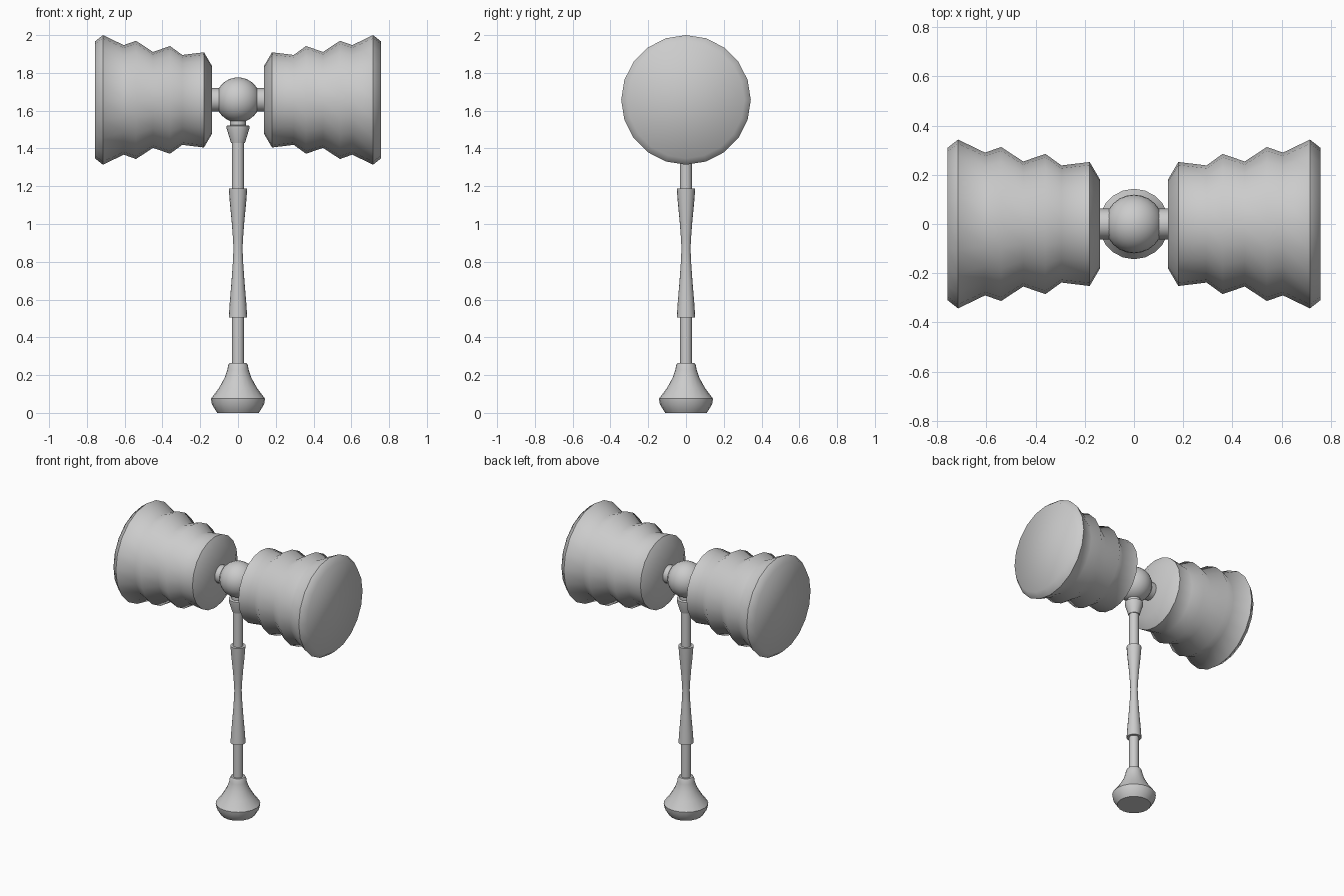
import bpy, bmesh, math
from mathutils import Matrix

if "Cube" in bpy.data.objects:
    bpy.data.objects.remove(bpy.data.objects["Cube"])

AXIS_Z = 1.657  # height of the head centre line

grey = bpy.data.materials.new("light_grey")
grey.diffuse_color = (0.6, 0.6, 0.6, 1)
grey.use_nodes = True
grey.node_tree.nodes["Principled BSDF"].inputs["Base Color"].default_value = grey.diffuse_color


def finish(bm, name, angle):
    bmesh.ops.recalc_face_normals(bm, faces=bm.faces)
    mesh = bpy.data.meshes.new(name)
    bm.to_mesh(mesh)
    bm.free()
    mesh.materials.append(grey)
    obj = bpy.data.objects.new(name, mesh)
    bpy.context.collection.objects.link(obj)
    bpy.ops.object.select_all(action='DESELECT')
    obj.select_set(True)
    bpy.context.view_layer.objects.active = obj
    bpy.ops.object.shade_smooth_by_angle(angle=math.radians(angle))
    return obj


def lathe(name, profile, sides, matrix=Matrix(), angle=35):
    """Closed turned part from (radius, height) points around z."""
    bm = bmesh.new()
    rings = []
    for r, h in profile:
        rings.append([bm.verts.new((r * math.cos(2 * math.pi * i / sides),
                                    r * math.sin(2 * math.pi * i / sides), h))
                      for i in range(sides)])
    for a, b in zip(rings, rings[1:]):
        for i in range(sides):
            j = (i + 1) % sides
            bm.faces.new((a[i], a[j], b[j], b[i]))
    bm.faces.new(rings[0])
    bm.faces.new(rings[-1])
    bm.transform(matrix)
    return finish(bm, name, angle)


# Two ribbed heads, flaring outward from the hub
head = [(0.18, 0.138), (0.252, 0.18), (0.238, 0.295), (0.285, 0.36),
        (0.254, 0.45), (0.313, 0.54), (0.29, 0.605), (0.343, 0.715),
        (0.31, 0.757)]
for name, side in (("right_head", 1), ("left_head", -1)):
    turn = Matrix.Translation((0, 0, AXIS_Z)) @ Matrix.Rotation(side * math.pi / 2, 4, 'Y')
    lathe(name, head, 20, turn, 60)

# Axle joining the heads
lathe("axle", [(0.062, -0.145), (0.062, 0.145)], 16,
      Matrix.Translation((0, 0, AXIS_Z)) @ Matrix.Rotation(math.pi / 2, 4, 'Y'))

# Hub ball
bm = bmesh.new()
bmesh.ops.create_uvsphere(bm, u_segments=24, v_segments=16, radius=0.119,
                          matrix=Matrix.Translation((0, 0, AXIS_Z)))
finish(bm, "hub_ball", 35)

# Collar below the hub
lathe("collar", [(0.037, 1.43), (0.06, 1.505), (0.06, 1.52),
                 (0.042, 1.523), (0.042, 1.57)], 16)

# Shaft above and below the grip
lathe("upper_shaft", [(0.032, 1.17), (0.032, 1.45)], 16)
lathe("lower_shaft", [(0.032, 0.25), (0.032, 0.53)], 16)

# Waisted grip
lathe("grip", [(0.049, 0.505), (0.044, 0.58), (0.034, 0.70), (0.027, 0.80),
               (0.024, 0.87), (0.027, 0.93), (0.034, 1.02), (0.043, 1.11),
               (0.049, 1.188)], 16)

# Bell-shaped pommel
lathe("pommel", [(0.11, 0.0), (0.118, 0.012), (0.138, 0.045), (0.143, 0.075),
                 (0.102, 0.13), (0.071, 0.185), (0.056, 0.23), (0.053, 0.25),
                 (0.045, 0.265)], 20, angle=40)
